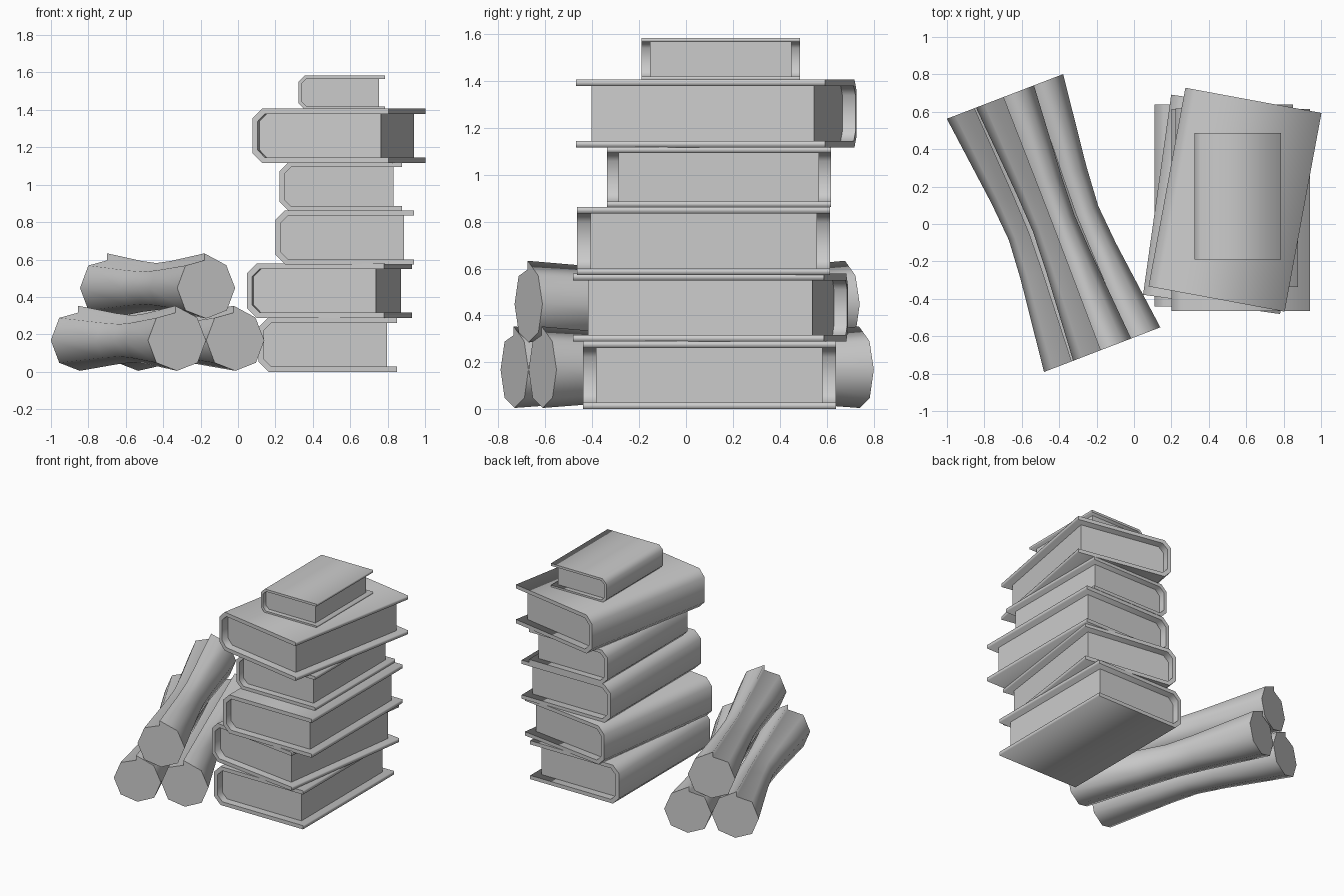
import bpy, bmesh, math
from mathutils import Vector, Matrix

if "Cube" in bpy.data.objects:
    bpy.data.objects.remove(bpy.data.objects["Cube"])

grey = bpy.data.materials.new("light_grey")
grey.use_nodes = True
shade = (0.6, 0.6, 0.6, 1)
grey.diffuse_color = shade
grey.node_tree.nodes["Principled BSDF"].inputs["Base Color"].default_value = shade


def loft(name, rings, smooth=True):
    """Skin a closed profile through a list of rings; the end caps stay flat."""
    bm = bmesh.new()
    rows = [[bm.verts.new(p) for p in ring] for ring in rings]
    n = len(rows[0])
    for a, b in zip(rows, rows[1:]):
        for i in range(n):
            j = (i + 1) % n
            bm.faces.new((a[i], a[j], b[j], b[i])).smooth = smooth
    caps = [bm.faces.new(rows[0][::-1]), bm.faces.new(rows[-1])]
    bmesh.ops.recalc_face_normals(bm, faces=bm.faces)
    bmesh.ops.triangulate(bm, faces=caps)
    mesh = bpy.data.meshes.new(name)
    bm.to_mesh(mesh)
    bm.free()
    mesh.materials.append(grey)
    obj = bpy.data.objects.new(name, mesh)
    bpy.context.collection.objects.link(obj)
    return obj


def extrude_y(name, profile, half, smooth):
    return loft(name, [[(x, y, z) for x, z in profile] for y in (-half, half)], smooth)


def book(name, x, y, z, size=1.0, turn=0.0):
    """Wrapped cover with a chamfered spine, around an inset page block."""
    w, h, length = 0.37, 0.145, 0.54
    t, c = 0.028, 0.052
    outer = [(w, h), (c - w, h), (-w, h - c), (-w, c - h), (c - w, -h), (w, -h)]
    ih, iw, ic = h - t, t - w, 0.04
    spine = [(iw + ic, -ih), (iw, ic - ih), (iw, ih - ic), (iw + ic, ih)]
    cover = outer + [(w, -ih)] + spine + [(w, ih)]
    pages = [(w - 0.053, -ih)] + spine + [(w - 0.053, ih)]
    place = (Matrix.Translation((x, y, z + h * size))
             @ Matrix.Rotation(math.radians(turn), 4, "Z") @ Matrix.Scale(size, 4))
    extrude_y(name + "_cover", cover, length, True).matrix_world = place
    extrude_y(name + "_pages", pages, length - 0.057, False).matrix_world = place


def scroll(name, side, z):
    """Rolled sheet with a raised loose edge, narrowing towards its middle."""
    profile = [(-0.01, 0.185), (0.115, 0.122), (0.166, 0), (0.118, -0.12), (0, -0.163),
               (-0.118, -0.12), (-0.166, 0), (-0.118, 0.12), (-0.01, 0.148)]
    rings = []
    for t, pinch in ((0, 1), (0.35, 0.78), (0.5, 0.72), (0.65, 0.78), (1, 1)):
        centre = side * (0.167 - 0.11 * (1 - pinch))
        rings.append([(centre + u * pinch, (t - 0.5) * 1.45, v * pinch) for u, v in profile])
    obj = loft(name, rings)
    obj.matrix_world = (Matrix.Translation((-0.43, 0.005, z))
                        @ Matrix.Rotation(math.radians(21), 4, "Z"))


# Stack of books, bottom to top
book("bottom_book", 0.48, 0.1, 0)
book("second_book", 0.49, 0.105, 0.288, turn=-8)
book("third_book", 0.57, 0.075, 0.573)
book("fourth_book", 0.55, 0.14, 0.862, size=0.885)
book("fifth_book", 0.54, 0.13, 1.117, turn=-10.5)
book("top_book", 0.555, 0.148, 1.402, size=0.625)

# Pile of three scrolls
scroll("left_scroll", -1, 0.168)
scroll("right_scroll", 1, 0.168)
scroll("top_scroll", 0, 0.448)
